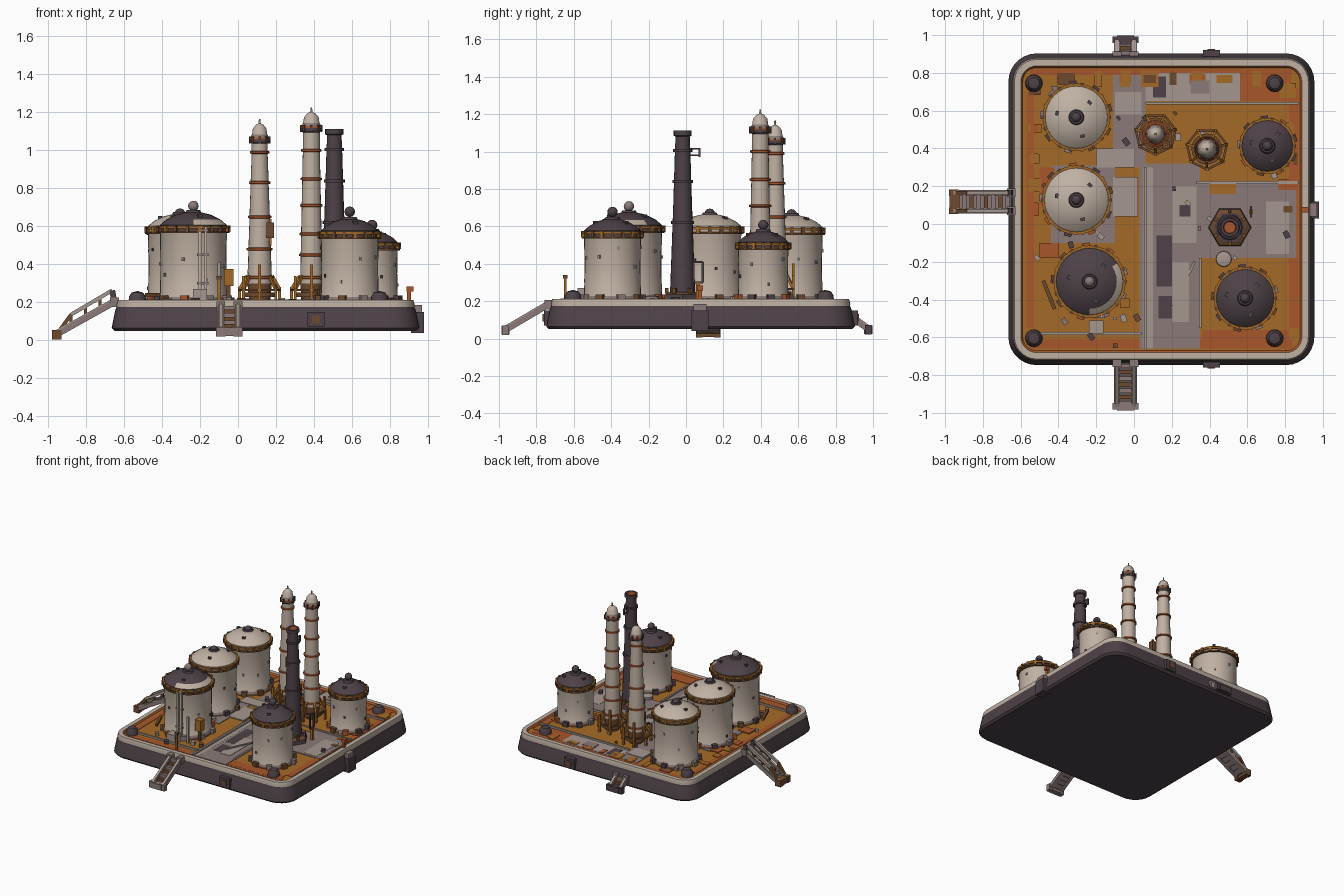
import bpy, bmesh, math, random
from mathutils import Vector, Matrix, Quaternion

if "Cube" in bpy.data.objects:
    bpy.data.objects.remove(bpy.data.objects["Cube"])
random.seed(4)

# Palette
PALETTE = {
    "dark_iron": "4d4147", "pale_plaster": "c0b1a3", "ochre": "a56a27", "rust": "a8562b",
    "mauve_grey": "8a7a77", "light_grey": "a5978f", "brown_trim": "6e4a2e",
}
MATS = []


def linear(byte):
    c = byte / 255
    return c / 12.92 if c < 0.04 else ((c + 0.055) / 1.055) ** 2.4


for name, code in PALETTE.items():
    mat = bpy.data.materials.new(name)
    mat.use_nodes = True
    colour = [linear(b) for b in bytes.fromhex(code)] + [1]
    mat.diffuse_color = colour
    bsdf = mat.node_tree.nodes["Principled BSDF"]
    bsdf.inputs["Base Color"].default_value = colour
    bsdf.inputs["Roughness"].default_value = 0.9
    MATS.append(mat)
DARK, PALE, OCHRE, RUST, GREY, LIGHT, BROWN = range(len(MATS))


# Shared helpers
def finish(bm, name):
    bmesh.ops.recalc_face_normals(bm, faces=bm.faces)
    used = sorted({f.material_index for f in bm.faces})
    for f in bm.faces:
        f.material_index = used.index(f.material_index)
        f.smooth = True
    for e in bm.edges:
        e.smooth = len(e.link_faces) == 2 and e.calc_face_angle(0) < 0.6
    mesh = bpy.data.meshes.new(name)
    bm.to_mesh(mesh)
    bm.free()
    for i in used:
        mesh.materials.append(MATS[i])
    bpy.context.collection.objects.link(bpy.data.objects.new(name, mesh))


def box(bm, loc, size, mat, rot=Quaternion()):
    matrix = Matrix.LocRotScale(Vector(loc), rot, Vector(size))
    made = bmesh.ops.create_cube(bm, size=1, matrix=matrix)
    for f in {f for v in made["verts"] for f in v.link_faces}:
        f.material_index = mat


def beam(bm, a, b, thick, mat):
    a, b = Vector(a), Vector(b)
    d = b - a
    box(bm, (a + b) / 2, (thick, thick, d.length), mat, d.to_track_quat("Z", "Y"))


def skin(bm, loops, mats):
    for lower, upper, mat in zip(loops, loops[1:], mats):
        n = max(len(lower), len(upper))
        for i in range(n):
            j = (i + 1) % n
            corners = [lower[i % len(lower)], lower[j % len(lower)],
                       upper[j % len(upper)], upper[i % len(upper)]]
            bm.faces.new(list(dict.fromkeys(corners))).material_index = mat


def lathe(bm, x, y, profile, segs=32):
    """Profile entries are radius, height and the colour of the band above."""
    loops = []
    for r, z, _ in profile:
        count = segs if r > 0 else 1
        loops.append([bm.verts.new((x + r * math.cos(math.tau * i / segs),
                                    y + r * math.sin(math.tau * i / segs), z)) for i in range(count)])
    skin(bm, loops, [p[2] for p in profile])


def ring(bm, x, y, r, z, w, h, mat, segs=32):
    lathe(bm, x, y, [(r - w, z - h, mat), (r + w, z - h, mat), (r + w, z + h, mat),
                     (r - w, z + h, mat), (r - w, z - h, mat)], segs)


def ball(bm, x, y, z, r, mat):
    steps = 6
    lathe(bm, x, y, [(r * math.sin(math.pi * i / steps) if 0 < i < steps else 0,
                      z - r * math.cos(math.pi * i / steps), mat) for i in range(steps + 1)], 12)


def around(x, y, r, count, phase=0):
    for i in range(count):
        a = math.tau * (i + phase) / count
        yield x + r * math.cos(a), y + r * math.sin(a), Quaternion((0, 0, 1), a)


# Platform with flared dark skirt, pale kerb and ochre deck
CX, CY, HALF_X, HALF_Y, DECK = 0.145, 0.078, 0.81, 0.825, 0.2


def rounded_loop(bm, inset, z):
    radius = 0.15 - inset
    loop = []
    for q, (sx, sy) in enumerate([(1, 1), (-1, 1), (-1, -1), (1, -1)]):
        for k in range(8):
            a = math.pi / 2 * (q + k / 7)
            loop.append(bm.verts.new((CX + sx * (HALF_X - 0.15) + radius * math.cos(a),
                                      CY + sy * (HALF_Y - 0.15) + radius * math.sin(a), z)))
    return loop


bm = bmesh.new()
steps = [(0.015, 0.05), (0, 0.065), (0.018, 0.155), (0.026, 0.175), (0.024, 0.185),
         (0.032, 0.212), (0.066, 0.212), (0.076, DECK)]
loops = [rounded_loop(bm, *s) for s in steps]
skin(bm, loops, [DARK, DARK, DARK, PALE, PALE, PALE, RUST])
bm.faces.new(loops[0]).material_index = DARK
bm.faces.new(loops[-1]).material_index = OCHRE
finish(bm, "platform")

# Thin deck plates: x0, x1, y0, y1, colour
PLATES = [
    (-.55, .84, .79, .82, RUST), (-.55, .84, -.66, -.61, RUST), (-.57, -.53, -.55, .7, RUST),
    (.82, .87, -.55, .72, RUST), (.36, .82, -.64, -.56, RUST), (.56, .83, .65, .79, RUST),
    (-.11, .06, .3, .79, GREY), (.06, .56, .65, .8, LIGHT), (-.44, -.1, -.1, .31, GREY),
    (.03, .35, -.66, .32, GREY), (.32, .86, -.18, .22, GREY), (.05, .1, -.66, .3, LIGHT),
    (.12, .2, -.33, -.06, DARK), (.13, .2, -.5, -.38, DARK), (.2, .33, -.1, .2, LIGHT),
    (.7, .82, -.16, .12, LIGHT), (.1, .17, .67, .78, DARK), (-.5, -.42, .1, .3, RUST),
    (.2, .29, -.52, -.2, LIGHT), (-.1, .04, .58, .7, LIGHT), (.4, .54, .16, .215, OCHRE),
    (-.11, .02, .04, .25, LIGHT), (.3, .4, .69, .76, GREY), (-.5, -.4, -.18, -.1, RUST),
    (-.2, .0, .3, .4, LIGHT), (.24, .3, .04, .1, DARK),
]
bm = bmesh.new()
for i, (x0, x1, y0, y1, mat) in enumerate(PLATES):
    h = 0.002 + 0.0003 * i
    box(bm, ((x0 + x1) / 2, (y0 + y1) / 2, DECK + h / 2), (x1 - x0, y1 - y0, h), mat)
# Worn patches along the edges
for x, y, rot in around(CX, CY, 0, 34):
    edge = Vector((1, 0)) @ Matrix.Rotation(-rot.angle, 2)
    edge *= .67 / max(abs(edge.x), abs(edge.y))
    box(bm, (x + edge.x, y + edge.y * 1.03, DECK + .006),
        (random.uniform(.03, .1), random.uniform(.03, .09), .004), random.choice([RUST, RUST, OCHRE, BROWN]))
finish(bm, "deck_plates")

# Raised edging strips and scattered fittings
bm = bmesh.new()
for a, b in [((.06, .3), (.06, -.67)), ((.06, .64), (.87, .64)), ((.33, .22), (.87, .22)),
             ((-.55, -.58), (.04, -.58)), ((.2, -.45), (.32, -.2)), ((.35, -.18), (.35, -.55))]:
    beam(bm, (*a, DECK + .008), (*b, DECK + .008), .014, LIGHT)
for _ in range(30):
    x, y = random.uniform(-.52, .82), random.uniform(-.6, .75)
    s = random.uniform(.012, .03)
    box(bm, (x, y, DECK + s / 3), (s, s * 1.4, s), random.choice([DARK, GREY, BROWN, LIGHT]),
        Quaternion((0, 0, 1), random.random()))
lathe(bm, .475, -.185, [(.042, DECK, GREY), (.04, .225, LIGHT), (0, .235, LIGHT)], 16)
finish(bm, "deck_fittings")

# Corner bollards
bm = bmesh.new()
for x in (-.53, .745):
    for y in (-.605, .745):
        lathe(bm, x, y, [(.046, DECK, DARK), (.044, .23, DARK), (.03, .252, DARK), (0, .26, DARK)], 16)
finish(bm, "corner_bollards")


# Storage tanks
def tank(name, x, y, r, wall, rise, knob, roof, knob_mat):
    bm = bmesh.new()
    mid = (DECK + wall) / 2
    peak = wall + rise
    lathe(bm, x, y, [(r * 1.04, DECK, BROWN), (r * 1.03, .215, GREY), (r * .98, .228, PALE),
                     (r * .965, mid, PALE), (r * .98, wall - .03, BROWN), (r, wall - .018, roof),
                     (r * .98, wall + .012, roof), (r * .8, wall + rise * .5, roof),
                     (r * .5, wall + rise * .84, roof), (r * .2, peak, roof), (0, peak, roof)])
    # Worn pale crescent on the largest roof edge
    if knob_mat == GREY:
        for f in bm.faces:
            d = f.calc_center_median() - Vector((x, y, 0))
            if wall < d.z < wall + rise * .6 and -1.5 < math.atan2(d.y, d.x) < .5:
                f.material_index = PALE
    ring(bm, x, y, r, wall, .011, .007, OCHRE)
    ring(bm, x, y, r, wall - .026, .009, .005, BROWN)
    for i, (px, py, rot) in enumerate(around(x, y, r * 1.05, 18)):
        box(bm, (px, py, wall - .008), (.014, .018, .034), (BROWN, BROWN, OCHRE)[i % 3], rot)
    for px, py, rot in around(x, y, r * .975, 9, .3):
        box(bm, (px, py, random.uniform(.27, wall - .06)), (.012, .012, .018), random.choice([DARK, GREY, LIGHT]), rot)
    for px, py, rot in around(x, y, r * 1.06, 9, .4):
        box(bm, (px, py, DECK + .018), (.03, .04, .036), random.choice([BROWN, DARK, GREY, RUST]), rot)
    # Roof vents and cap
    for px, py, rot in around(x, y, r * .62, 3, .4):
        box(bm, (px, py, wall + rise * .74), (.018, .024, .016), DARK, rot)
    lathe(bm, x, y, [(.045, peak - .01, DARK), (.036, peak + .01, DARK), (0, peak + .01, DARK)], 16)
    ball(bm, x, y, knob - .028, .028, knob_mat)
    finish(bm, name)


tank("back_right_tank", -.305, .565, .168, .585, .075, .692, PALE, DARK)
tank("middle_right_tank", -.305, .127, .172, .59, .075, .695, PALE, DARK)
tank("front_right_tank", -.235, -.305, .18, .595, .08, .735, DARK, GREY)
tank("front_left_tank", .588, -.393, .155, .565, .075, .705, DARK, DARK)
tank("back_left_tank", .706, .413, .137, .505, .07, .635, DARK, DARK)

# Service pipes, valve boxes and posts beside the front right tank
bm = bmesh.new()
for x in (-.2, -.17):
    beam(bm, (x, -.49, DECK), (x, -.49, .6), .014, PALE)
for z in (.3, .45, .58):
    box(bm, (-.185, -.488, z), (.06, .02, .012), GREY)
box(bm, (-.2, -.545, .235), (.075, .07, .07), LIGHT)
box(bm, (-.05, -.42, .33), (.05, .05, .09), OCHRE)
beam(bm, (-.05, -.42, DECK), (-.05, -.42, .29), .02, BROWN)
beam(bm, (-.1, -.645, DECK), (-.1, -.645, .33), .014, OCHRE)
box(bm, (-.1, -.645, .33), (.024, .024, .02), BROWN)
beam(bm, (-.1, -.5, DECK), (-.1, -.5, .41), .016, LIGHT)
beam(bm, (-.48, -.3, .24), (-.42, -.45, .24), .02, BROWN)
finish(bm, "service_pipes")


# Slender banded towers on braced legs
def tower(name, x, y, low, high, top, bands):
    bm = bmesh.new()
    start, end = .3, top - .085

    def width(z):
        return low + (high - low) * (z - start) / (end - start)

    profile = [(low * .8, DECK, BROWN), (low * .95, start, PALE)]
    for z in bands:
        profile += [(width(z) - .003, z - .008, RUST), (width(z) + .006, z - .005, RUST),
                    (width(z) + .006, z + .005, RUST), (width(z) - .003, z + .008, PALE)]
    profile += [(high, end - .045, GREY), (high + .01, end - .038, DARK), (high + .01, end - .022, RUST),
                (high + .008, end - .012, GREY), (high - .002, end + .004, PALE), (high * .85, end + .035, PALE),
                (high * .45, end + .056, PALE), (.006, end + .062, PALE), (.004, top, PALE), (0, top, PALE)]
    lathe(bm, x, y, profile, 20)
    for i, (px, py, rot) in enumerate(around(x, y, high + .01, 8)):
        box(bm, (px, py, end - .025), (.01, .012, .036), (DARK, BROWN)[i % 2], rot)
    outer = list(around(x, y, .108, 7, .25))
    inner = list(around(x, y, low, 7, .25))
    for i, ((ox, oy, rot), (ix, iy, _)) in enumerate(zip(outer, inner)):
        beam(bm, (ox, oy, DECK), (ox, oy, .28 + .06 * (i % 3)), .015, OCHRE)
        beam(bm, (ox, oy, .27), (ix, iy, .34), .014, OCHRE)
        nx, ny, _ = outer[(i + 1) % 7]
        beam(bm, (ox, oy, .265), (nx, ny, .265), .012, BROWN)
    ring(bm, x, y, low + .006, .24, .014, .012, BROWN, 20)
    finish(bm, name)


tower("right_tower", .114, .476, .068, .042, 1.165, (.33, .48, .65, .83, .99))
tower("left_tower", .386, .397, .062, .045, 1.225, (.33, .45, .56, .71, .85, 1.0))
bm = bmesh.new()
box(bm, (.17, .42, .58), (.04, .04, .08), BROWN)
beam(bm, (.17, .42, .5), (.17, .42, .64), .014, OCHRE)
finish(bm, "tower_control_box")

# Dark chimney with hexagonal foot
bm = bmesh.new()
X, Y = .507, -.018
lathe(bm, X, Y, [(0, DECK, DARK), (.115, DECK, DARK), (.11, .235, BROWN), (.085, .25, DARK), (.07, .25, DARK)], 6)
lathe(bm, X, Y, [(.068, .23, DARK), (.058, .5, DARK), (.05, .72, DARK), (.042, .98, DARK), (.038, 1.08, DARK),
                 (.048, 1.085, DARK), (.048, 1.112, DARK), (.034, 1.112, RUST), (.03, 1.07, RUST), (0, 1.07, RUST)], 20)
for z, r in [(.62, .056), (.84, .049), (1.005, .046)]:
    ring(bm, X, Y, r, z, .006, .008, DARK, 20)
for px, py, rot in around(X, Y, .085, 6, .5):
    box(bm, (px, py, .255), (.02, .02, .03), BROWN, rot)
for z in (.98, 1.015):
    beam(bm, (X, Y + .03, z), (X, Y + .09, z), .01, DARK)
beam(bm, (X, Y + .09, .97), (X, Y + .09, 1.02), .012, DARK)
finish(bm, "dark_chimney")

# Gauge frame beside the chimney
bm = bmesh.new()
for y in (.04, .09):
    beam(bm, (.62, y, .3), (.62, y, .41), .012, DARK)
for z in (.3, .41):
    beam(bm, (.62, .04, z), (.62, .09, z), .012, DARK)
beam(bm, (.62, .065, DECK), (.62, .065, .3), .022, OCHRE)
finish(bm, "gauge_frame")


# Boarding ladders
def ladder(name, a, b, side, rungs, foot, hand_rail):
    bm = bmesh.new()
    a, b, side = Vector(a), Vector(b), Vector(side)
    up = Vector((0, 0, .07))
    for s in (side, -side):
        beam(bm, a + s, b + s, .03, GREY)
        beam(bm, a + s + up * .2, b + s + up * .2, .02, LIGHT)
        box(bm, b + s, (.05, .035, .05), foot)
        box(bm, a + s, (.045, .045, .05), GREY)
        if hand_rail:
            start, stop = a.lerp(b, .04) + s + up, a.lerp(b, .75) + s + up * .9
            beam(bm, start, stop, .02, LIGHT)
            beam(bm, stop, b + s, .02, BROWN)
            beam(bm, start, a + s, .03, DARK)
            for t in (.25, .5, .75):
                p = a.lerp(b, t) + s
                beam(bm, p, p + up * .85, .014, BROWN)
    for i in range(rungs):
        p = a.lerp(b, (i + .5) / rungs)
        beam(bm, p - side, p + side, .022, (GREY, BROWN)[i % 2])
    # Backing tread and foot bar
    slope = b - a
    across = side.normalized()
    turn = Matrix((across, slope.normalized(), across.cross(slope.normalized()))).transposed().to_quaternion()
    box(bm, (a + b) / 2 - up * .15, (side.length * 2, slope.length, .008), GREY, turn)
    beam(bm, b - side, b + side, .045, foot)
    finish(bm, name)


ladder("right_gangway", (-.65, .118, .2), (-.955, .118, .03), (0, .048, 0), 8, BROWN, True)
ladder("front_ladder", (-.045, -.735, .18), (-.045, -.965, .045), (.045, 0, 0), 7, GREY, False)
ladder("back_ladder", (-.045, .89, .11), (-.045, .975, .048), (.045, 0, 0), 3, DARK, False)

# Side lugs on the skirt
bm = bmesh.new()
for y, s in ((-.735, 1), (.895, -1)):
    box(bm, (.41, y, .11), (.09, .05, .08), DARK)
    box(bm, (.41, y - s * .025, .11), (.04, .012, .04), BROWN)
box(bm, (.945, .075, .095), (.07, .09, .11), DARK)
box(bm, (.945, .075, .165), (.045, .07, .04), GREY)
beam(bm, (.9, .075, .2), (.9, .075, .27), .02, RUST)
box(bm, (.905, .075, .27), (.035, .03, .025), RUST)
finish(bm, "side_lugs")
